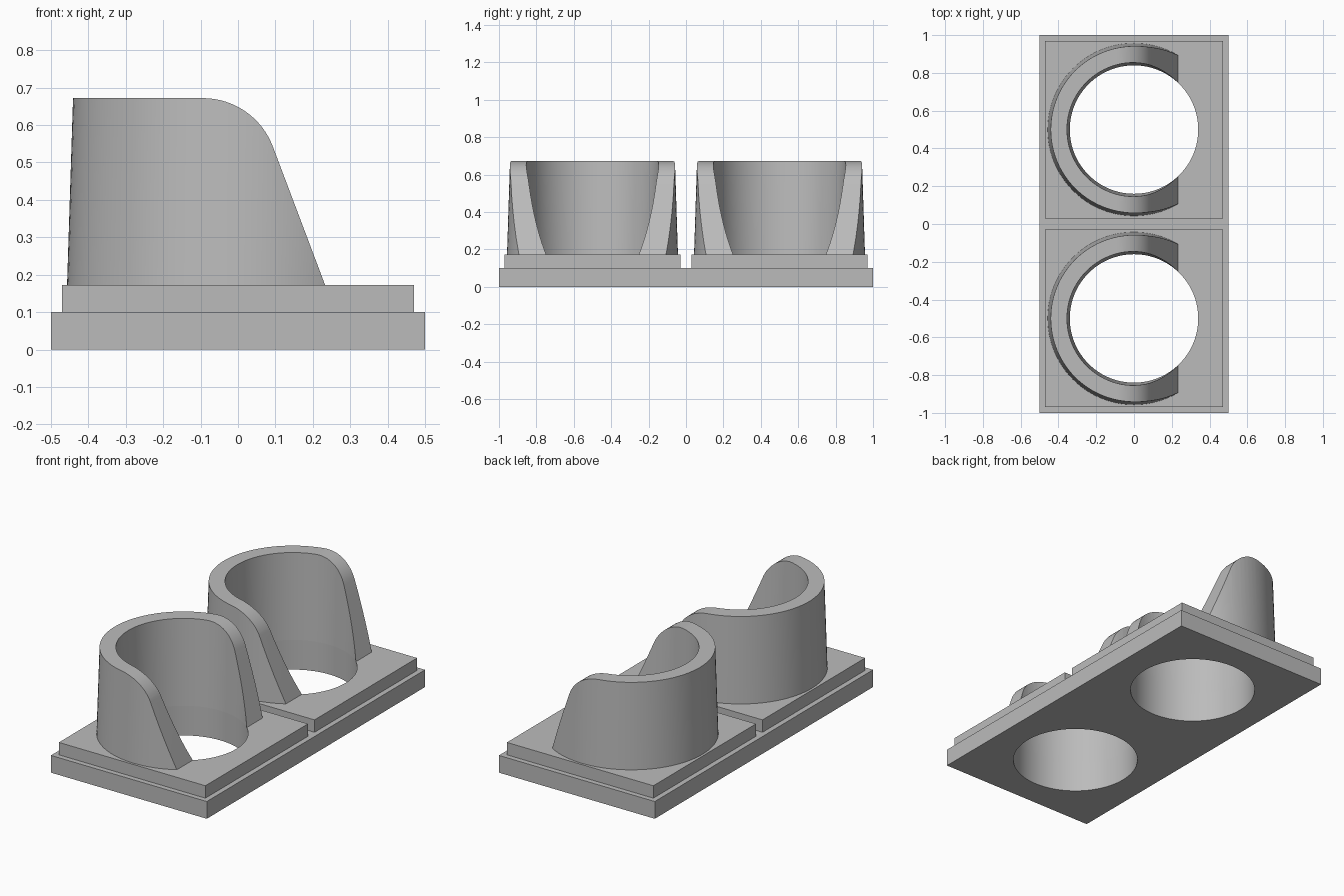
import bpy, bmesh, math

cube = bpy.data.objects.get("Cube")
if cube:
    bpy.data.objects.remove(cube, do_unlink=True)

grey = bpy.data.materials.new("plain grey")
grey.use_nodes = True
GREY = (0.5, 0.5, 0.5, 1)
grey.diffuse_color = GREY
grey.node_tree.nodes["Principled BSDF"].inputs["Base Color"].default_value = GREY

SEG = 96
HOLE = 0.34                      # radius of the through holes
BASE, PLATE, TOP = 0.10, 0.172, 0.672
CENTRES = {"front": -0.5, "back": 0.5}


def add_object(name, bm):
    bmesh.ops.recalc_face_normals(bm, faces=bm.faces)
    mesh = bpy.data.meshes.new(name)
    bm.to_mesh(mesh)
    bm.free()
    mesh.materials.append(grey)
    ob = bpy.data.objects.new(name, mesh)
    bpy.context.collection.objects.link(ob)
    return ob


def box(name, sx, sy, z0, z1, y=0):
    bm = bmesh.new()
    bmesh.ops.create_cube(bm, size=1)
    for v in bm.verts:
        v.co = (v.co.x * sx, v.co.y * sy + y, z0 + (v.co.z + 0.5) * (z1 - z0))
    return add_object(name, bm)


def revolve(name, profile, y, closed=True):
    """Spin (radius, z) points about a vertical axis; open profiles get caps."""
    bm = bmesh.new()
    rings = [[bm.verts.new((r * math.cos(2 * math.pi * i / SEG),
                            y + r * math.sin(2 * math.pi * i / SEG), z))
              for i in range(SEG)] for r, z in profile]
    pairs = list(zip(rings, rings[1:] + rings[:1]))
    for a, b in pairs if closed else pairs[:-1]:
        for i in range(SEG):
            j = (i + 1) % SEG
            bm.faces.new((a[i], a[j], b[j], b[i]))
    if not closed:
        bm.faces.new(rings[0])
        bm.faces.new(rings[-1])
    return add_object(name, bm)


def extrude_y(name, outline, y0, y1):
    bm = bmesh.new()
    face = bm.faces.new([bm.verts.new((x, y0, z)) for x, z in outline])
    out = bmesh.ops.extrude_face_region(bm, geom=[face])["geom"]
    bmesh.ops.translate(bm, vec=(0, y1 - y0, 0),
                        verts=[g for g in out if isinstance(g, bmesh.types.BMVert)])
    return add_object(name, bm)


def cut(ob, cutter, operation="DIFFERENCE"):
    """Apply a boolean and discard the cutter."""
    mod = ob.modifiers.new("cut", "BOOLEAN")
    mod.operation, mod.object, mod.solver = operation, cutter, "EXACT"
    bpy.ops.object.select_all(action="DESELECT")
    ob.select_set(True)
    bpy.context.view_layer.objects.active = ob
    bpy.ops.object.modifier_apply(modifier=mod.name)
    bpy.data.objects.remove(cutter, do_unlink=True)


def smooth(ob):
    bpy.ops.object.select_all(action="DESELECT")
    ob.select_set(True)
    bpy.context.view_layer.objects.active = ob
    bpy.ops.object.shade_smooth_by_angle(angle=math.radians(30))


def hole(y):
    return revolve("hole_cutter", [(HOLE, -0.1), (HOLE, 0.3)], y, closed=False)


# Side outline of the cup wall: flat rim, rounded shoulder, sloping front edge
SHOULDER, R, SWEEP = -0.094, 0.2, math.radians(69.3)
outline = [(0.233, PLATE), (0.233, PLATE - 0.1), (-0.6, PLATE - 0.1), (-0.6, TOP + 0.1),
           (SHOULDER - 0.001, TOP + 0.1), (SHOULDER - 0.001, TOP)]
outline += [(SHOULDER + R * math.sin(SWEEP * i / 16),
             TOP - R * (1 - math.cos(SWEEP * i / 16))) for i in range(17)]

# Lower slab
slab = box("base_slab", 1, 2, 0, BASE)
for y in CENTRES.values():
    cut(slab, hole(y))
smooth(slab)

for side, y in CENTRES.items():
    # Raised square plate
    plate = box(side + "_plate", 0.94, 0.94, BASE, PLATE, y)
    cut(plate, hole(y))
    smooth(plate)
    # Tapered cup wall, open towards +x
    wall = revolve(side + "_cup_wall",
                   [(0.457, PLATE), (0.441, TOP), (0.355, TOP), (HOLE, PLATE)], y)
    cut(wall, extrude_y("wall_cutter", outline, y - 0.6, y + 0.6), "INTERSECT")
    smooth(wall)
